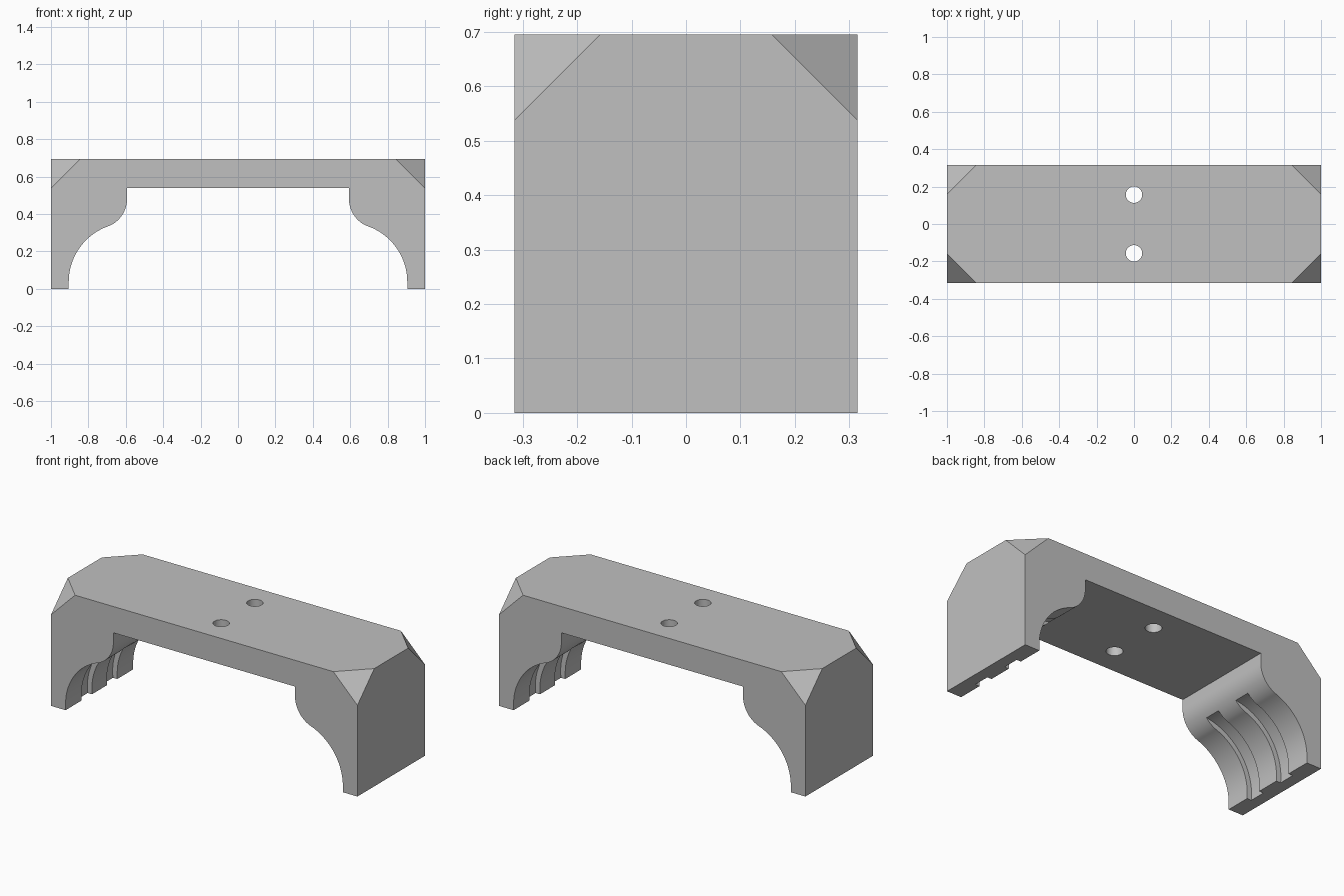
import bpy
import bmesh
import math
from mathutils import Vector

cube = bpy.data.objects.get("Cube")
if cube:
    bpy.data.objects.remove(cube, do_unlink=True)

HALF_X, HALF_Y, HEIGHT = 1.0, 0.315, 0.695
CHAMFER = 0.157
UNDERSIDE = 0.54
COVE_X, COVE_Z, COVE_R = 0.589, 0.037, 0.316    # hollow inside each leg
ROUND_X, ROUND_Z, ROUND_R = 0.751, 0.482, 0.158  # rounded shoulder above it

grey = bpy.data.materials.new("light grey")
grey.use_nodes = True
grey.diffuse_color = (0.53, 0.53, 0.53, 1)
grey.node_tree.nodes["Principled BSDF"].inputs["Base Color"].default_value = grey.diffuse_color


def arc(cx, cz, r, start, end, steps):
    angles = [math.radians(start + (end - start) * i / steps) for i in range(steps + 1)]
    return [(cx + r * math.cos(a), cz + r * math.sin(a)) for a in angles]


def make_object(name, bm):
    bmesh.ops.recalc_face_normals(bm, faces=bm.faces[:])
    mesh = bpy.data.meshes.new(name)
    bm.to_mesh(mesh)
    bm.free()
    obj = bpy.data.objects.new(name, mesh)
    bpy.context.collection.objects.link(obj)
    return obj


def cylinder(name, location, radius, depth, rotation, sides):
    bpy.ops.mesh.primitive_cylinder_add(vertices=sides, radius=radius, depth=depth,
                                        location=location, rotation=rotation)
    obj = bpy.context.object
    obj.name = name
    obj.hide_render = True
    return obj


# Arch profile: right half from the foot up to the underside, then mirrored
inner = [(COVE_X + COVE_R, 0)]
inner += arc(COVE_X, COVE_Z, COVE_R, 0, 70, 28)
inner += arc(ROUND_X, ROUND_Z, ROUND_R, 250, 180, 20)[1:]
inner += [(ROUND_X - ROUND_R, UNDERSIDE)]
half = [(HALF_X, HEIGHT), (HALF_X, 0)] + inner
profile = half + [(-x, z) for x, z in reversed(half)]

bm = bmesh.new()
face = bm.faces.new([bm.verts.new((x, -HALF_Y, z)) for x, z in profile])
side = bmesh.ops.extrude_face_region(bm, geom=[face])
moved = [v for v in side["geom"] if isinstance(v, bmesh.types.BMVert)]
bmesh.ops.translate(bm, verts=moved, vec=(0, 2 * HALF_Y, 0))

# Slice off the four top corners
for sx in (-1, 1):
    for sy in (-1, 1):
        cut = bmesh.ops.bisect_plane(
            bm, geom=bm.verts[:] + bm.edges[:] + bm.faces[:],
            plane_co=Vector((sx * (HALF_X - CHAMFER), sy * HALF_Y, HEIGHT)),
            plane_no=Vector((sx, sy, 1)), clear_outer=True)
        rim = [e for e in cut["geom_cut"] if isinstance(e, bmesh.types.BMEdge)]
        bmesh.ops.holes_fill(bm, edges=rim, sides=0)
body = make_object("bracket_body", bm)
body.data.materials.append(grey)

# Cutters: two curved grooves in each leg and two screw holes
cutters = []
for s in (-1, 1):
    for sx in (-1, 1):
        cutters.append(cylinder("groove_cutter", (sx * COVE_X, s * 0.118, COVE_Z),
                                COVE_R + 0.03, 0.097, (math.pi / 2, 0, 0), 128))
    cutters.append(cylinder("screw_hole_cutter", (0, s * 0.157, HEIGHT),
                            0.044, 1, (0, 0, 0), 48))

bpy.ops.object.select_all(action="DESELECT")
body.select_set(True)
bpy.context.view_layer.objects.active = body
for cutter in cutters:
    mod = body.modifiers.new("cut", "BOOLEAN")
    mod.operation = "DIFFERENCE"
    mod.solver = "EXACT"
    mod.object = cutter
    bpy.ops.object.modifier_apply(modifier=mod.name)
for cutter in cutters:
    bpy.data.objects.remove(cutter, do_unlink=True)

bpy.ops.object.shade_smooth_by_angle(angle=math.radians(25))
